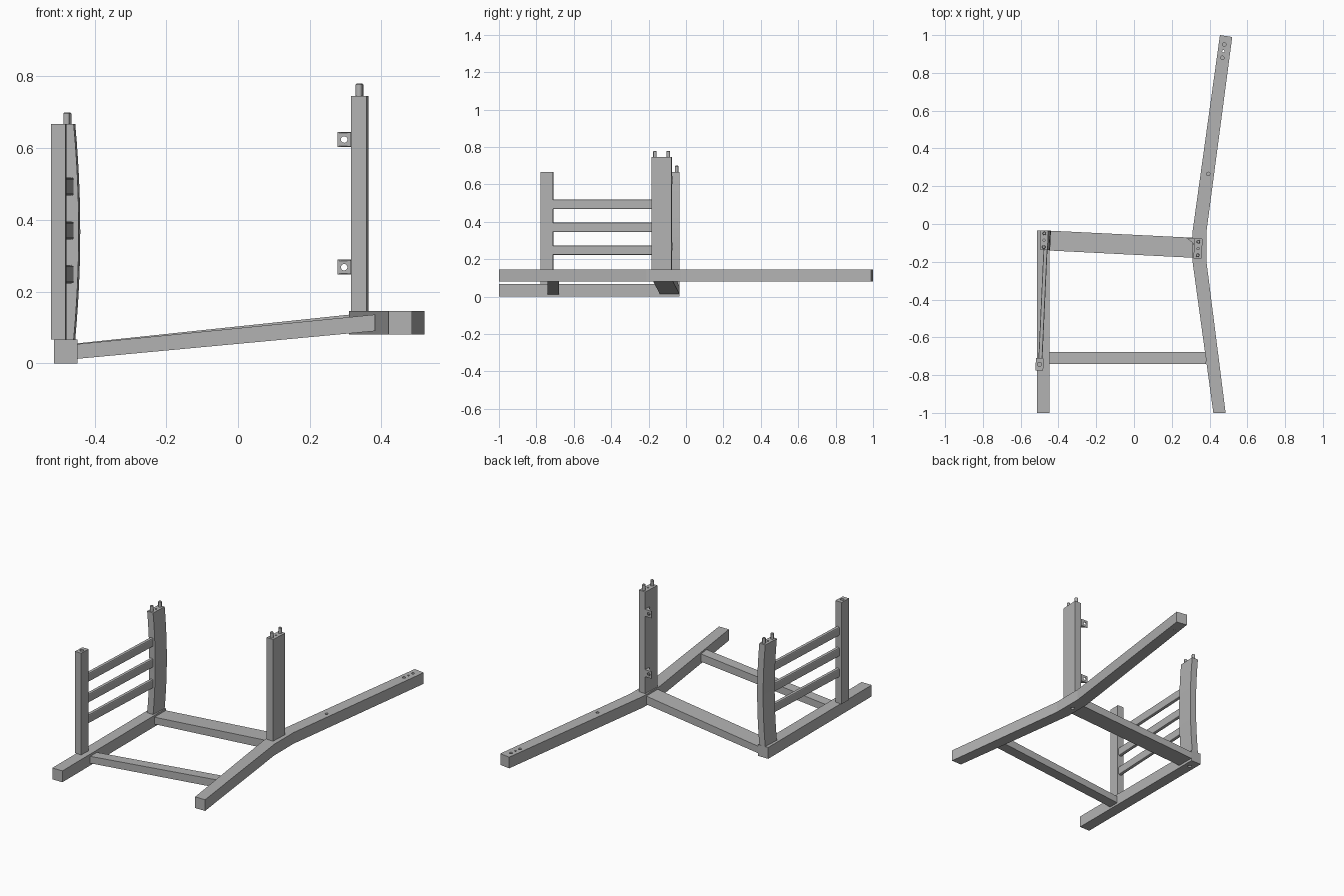
import bpy
import bmesh
from math import radians
from mathutils import Vector, Matrix

if "Cube" in bpy.data.objects:
    bpy.data.objects.remove(bpy.data.objects["Cube"], do_unlink=True)

grey = bpy.data.materials.new("plain grey")
grey.use_nodes = True
grey.diffuse_color = (0.45, 0.45, 0.45, 1)
grey.node_tree.nodes["Principled BSDF"].inputs["Base Color"].default_value = (0.45, 0.45, 0.45, 1)


def make(name, bm):
    bmesh.ops.recalc_face_normals(bm, faces=bm.faces)
    mesh = bpy.data.meshes.new(name)
    bm.to_mesh(mesh)
    bm.free()
    mesh.materials.append(grey)
    ob = bpy.data.objects.new(name, mesh)
    bpy.context.collection.objects.link(ob)
    return ob


def loft(name, rings):
    """Skin a row of matching cross-sections and cap both ends."""
    bm = bmesh.new()
    rows = [[bm.verts.new(p) for p in ring] for ring in rings]
    n = len(rows[0])
    for a, b in zip(rows, rows[1:]):
        for i in range(n):
            j = (i + 1) % n
            bm.faces.new((a[i], a[j], b[j], b[i]))
    bm.faces.new(rows[0])
    bm.faces.new(rows[-1])
    return make(name, bm)


def box(name, centre, size, turn=0):
    bm = bmesh.new()
    mat = (Matrix.Translation(centre) @ Matrix.Rotation(radians(turn), 4, "Z")
           @ Matrix.Diagonal((*size, 1)))
    bmesh.ops.create_cube(bm, size=1, matrix=mat)
    return make(name, bm)


def cylinder(name, centre, radius, length, axis="Z"):
    bm = bmesh.new()
    mat = Matrix.Translation(centre)
    if axis == "Y":
        mat = mat @ Matrix.Rotation(radians(90), 4, "X")
    bmesh.ops.create_cone(bm, cap_ends=True, segments=20, radius1=radius,
                          radius2=radius, depth=length, matrix=mat)
    return make(name, bm)


def bevel(ob, width, segments=2):
    mod = ob.modifiers.new("rounded edges", "BEVEL")
    mod.width = width
    mod.segments = segments


def drill(ob, centre, radius, length, axis="Z"):
    cutter = cylinder(ob.name + "_drill", centre, radius, length, axis)
    cutter.hide_render = True
    cutter.hide_set(True)
    cutter.display_type = "WIRE"
    mod = ob.modifiers.new("hole", "BOOLEAN")
    mod.operation = "DIFFERENCE"
    mod.solver = "EXACT"
    mod.object = cutter


def peg(name, x, y, bottom, top):
    ob = cylinder(name, (x, y, (bottom + top) / 2), 0.0095, top - bottom)
    mod = ob.modifiers.new("rounded tip", "BEVEL")
    mod.width = 0.003
    mod.limit_method = "ANGLE"
    mod.angle_limit = radians(60)


# Straight front leg
front_leg = box("front_leg", (-0.48, -0.517, 0.0335), (0.066, 0.966, 0.067))
drill(front_leg, (-0.48, -0.09, 0), 0.011, 0.05)

# Bent back leg: front, seat and back sections
stations = [((0.42, -1), (0.485, -1)), ((0.31, -0.2), (0.385, -0.21)),
            ((0.31, -0.04), (0.385, -0.03)), ((0.455, 1), (0.52, 0.99))]
back_leg = loft("back_leg", [[(*a, 0.08), (*b, 0.08), (*b, 0.146), (*a, 0.146)]
                             for a, b in stations])
for x, y, r, z, depth in [(0.468, 0.88, 0.009, 0.146, 0.06), (0.473, 0.915, 0.006, 0.11, 0.2),
                          (0.478, 0.95, 0.009, 0.146, 0.06), (0.393, 0.265, 0.009, 0.146, 0.06),
                          (0.345, -0.12, 0.011, 0.08, 0.05)]:
    drill(back_leg, (x, y, z), r, depth)


# Sloping rails joining the two legs
def sloping_rail(name, ends):
    loft(name, [[(x, y0, z0), (x, y1, z0), (x, y1, z1), (x, y0, z1)]
                for x, y0, y1, z0, z1 in ends])


sloping_rail("seat_side_rail", [(-0.455, -0.14, -0.035, 0.014, 0.055),
                                (0.36, -0.181, -0.075, 0.092, 0.141)])
sloping_rail("stretcher", [(-0.455, -0.74, -0.678, 0.012, 0.053),
                           (0.382, -0.74, -0.678, 0.09, 0.136)])

# Slim front post
front_post = box("front_post", (-0.5, -0.743, 0.367), (0.041, 0.066, 0.6), -2.5)
drill(front_post, (-0.5, -0.743, 0.667), 0.011, 0.06)

# Bowed post over the rear end of the front leg
rings = []
steps = 12
for i in range(steps + 1):
    t = i / steps
    x = -0.476 + 0.014 * (1 - (2 * t - 1) ** 2)
    z = 0.067 + 0.6 * t
    turn = Matrix.Rotation(radians(-2.5), 3, "Z")
    rings.append([Vector((x, -0.086, z)) + turn @ Vector((sx * 0.02, sy * 0.051, 0))
                  for sx, sy in ((-1, -1), (1, -1), (1, 1), (-1, 1))])
bowed_post = loft("bowed_post", rings)
drill(bowed_post, (-0.476, -0.086, 0.667), 0.006, 0.06)

# Three slats between the posts
for i in range(3):
    z = 0.248 + i * 0.1225
    rings = [[(x + sx * 0.0105, y, z + sz * 0.0255)
              for sx, sz in ((-1, -1), (1, -1), (1, 1), (-1, 1))]
             for x, y in ((-0.496, -0.73), (-0.468, -0.12))]
    bevel(loft(f"slat_{i + 1}", rings), 0.006)

# Tall post on the back leg
tall_post = box("tall_post", (0.339, -0.13, 0.446), (0.043, 0.106, 0.6), -3)
drill(tall_post, (0.339, -0.13, 0.746), 0.006, 0.06)

# Dowel pegs on the posts
for i, offset in enumerate((-0.036, 0.036)):
    peg(f"bowed_post_peg_{i + 1}", -0.476 + offset * 0.045, -0.086 + offset, 0.64, 0.7)
    peg(f"tall_post_peg_{i + 1}", 0.339 + offset * 0.05, -0.13 + offset, 0.72, 0.78)

# Angle brackets on the inner face of the tall post
for i, z in enumerate((0.268, 0.624)):
    tab = box(f"bracket_tab_{i + 1}", (0.298, -0.076, z), (0.042, 0.005, 0.042), -3)
    drill(tab, (0.296, -0.076, z), 0.009, 0.05, "Y")
    box(f"bracket_plate_{i + 1}", (0.317, -0.092, z), (0.005, 0.036, 0.042), -3)
    for side in (-1, 1):
        h = z + side * 0.0195
        loft(f"bracket_gusset_{i + 1}_{'lower' if side < 0 else 'upper'}",
             [[(0.28, -0.076, h + d), (0.318, -0.078, h + d), (0.317, -0.105, h + d)]
              for d in (-0.0015, 0.0015)])
